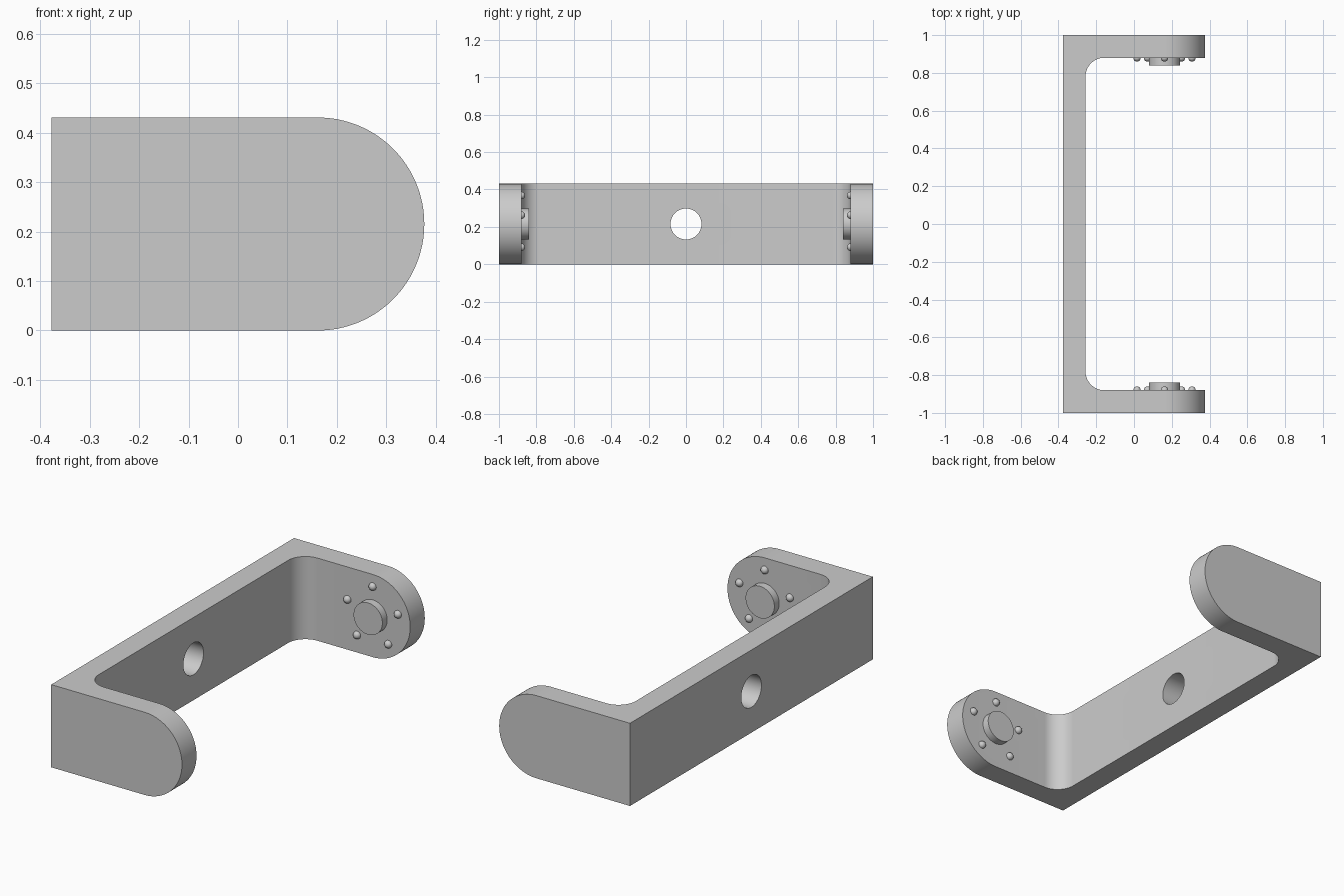
import bpy, bmesh, math
from mathutils import Vector

cube = bpy.data.objects.get("Cube")
if cube:
    bpy.data.objects.remove(cube, do_unlink=True)

HX, HY, H = 0.377, 1.0, 0.431      # half width, half length, height
T, FILLET = 0.12, 0.10             # wall thickness, inner corner radius
R = H / 2                          # rounded arm end
CX, CZ = HX - R, H / 2             # centre of the arm end
PIN_R, PIN_H = 0.083, 0.04
BUMP_R, BUMP_RING = 0.02, 0.153

grey = bpy.data.materials.new("grey metal")
grey.use_nodes = True
colour = (0.6, 0.6, 0.6, 1)
grey.diffuse_color = colour
grey.node_tree.nodes["Principled BSDF"].inputs["Base Color"].default_value = colour


def finish(name, bm):
    bmesh.ops.recalc_face_normals(bm, faces=bm.faces)
    mesh = bpy.data.meshes.new(name)
    bm.to_mesh(mesh)
    bm.free()
    mesh.materials.append(grey)
    ob = bpy.data.objects.new(name, mesh)
    bpy.context.collection.objects.link(ob)
    return ob


def prism(name, points, sweep):
    """Extrude a closed outline along a vector."""
    bm = bmesh.new()
    face = bm.faces.new([bm.verts.new(p) for p in points])
    out = bmesh.ops.extrude_face_region(bm, geom=[face])
    moved = [v for v in out["geom"] if isinstance(v, bmesh.types.BMVert)]
    bmesh.ops.translate(bm, verts=moved, vec=sweep)
    return finish(name, bm)


def arc(cx, cy, r, start, end, steps):
    angles = [math.radians(start + (end - start) * i / steps) for i in range(steps + 1)]
    return [(cx + r * math.cos(a), cy + r * math.sin(a)) for a in angles]


def select(ob):
    bpy.ops.object.select_all(action='DESELECT')
    ob.select_set(True)
    bpy.context.view_layer.objects.active = ob


def cut(ob, cutter, operation):
    mod = ob.modifiers.new("cut", 'BOOLEAN')
    mod.operation, mod.object, mod.solver = operation, cutter, 'EXACT'
    select(ob)
    bpy.ops.object.modifier_apply(modifier=mod.name)
    bpy.data.objects.remove(cutter, do_unlink=True)


def smooth(ob):
    select(ob)
    bpy.ops.object.shade_smooth_by_angle(angle=math.radians(30))


# U-shaped bracket with filleted inner corners
inner_x, inner_y = -HX + T, HY - T
fx, fy = inner_x + FILLET, inner_y - FILLET
outline = [(HX, -HY), (HX, -inner_y)]
outline += arc(fx, -fy, FILLET, 270, 180, 16)
outline += arc(fx, fy, FILLET, 180, 90, 16)
outline += [(HX, inner_y), (HX, HY), (-HX, HY), (-HX, -HY)]
bracket = prism("bracket", [(x, y, 0) for x, y in outline], (0, 0, H))

# Round the arm ends: remove the corners outside the half circle
for sign in (-1, 1):
    curve = arc(CX, CZ, R, 0, 90 * sign, 32)
    edge = CZ + sign * (R + 0.1)
    corner = curve + [(CX, edge), (HX + 0.1, edge), (HX + 0.1, CZ)]
    cutter = prism("corner_cutter", [(x, -1.2, z) for x, z in corner], (0, 2.4, 0))
    cut(bracket, cutter, 'DIFFERENCE')

# Mounting hole through the back plate
ring = arc(0, CZ, PIN_R, 0, 360, 48)[:-1]
cut(bracket, prism("hole_cutter", [(-0.6, y, z) for y, z in ring], (0.5, 0, 0)), 'DIFFERENCE')
smooth(bracket)

# Pivot pin and ring of five bumps on the inside of each arm
for side, sign in (("front", -1), ("back", 1)):
    ring = arc(CX, CZ, PIN_R, 0, 360, 48)[:-1]
    start = sign * (inner_y + 0.01)
    pin = prism(side + "_pivot_pin", [(x, start, z) for x, z in ring],
                (0, -sign * (PIN_H + 0.01), 0))
    smooth(pin)
    bm = bmesh.new()
    for x, z in arc(CX, CZ, BUMP_RING, 90, 450, 5)[:-1]:
        new = bmesh.ops.create_uvsphere(bm, u_segments=20, v_segments=12, radius=BUMP_R)
        bmesh.ops.translate(bm, verts=new["verts"], vec=Vector((x, sign * inner_y, z)))
    smooth(finish(side + "_bumps", bm))
